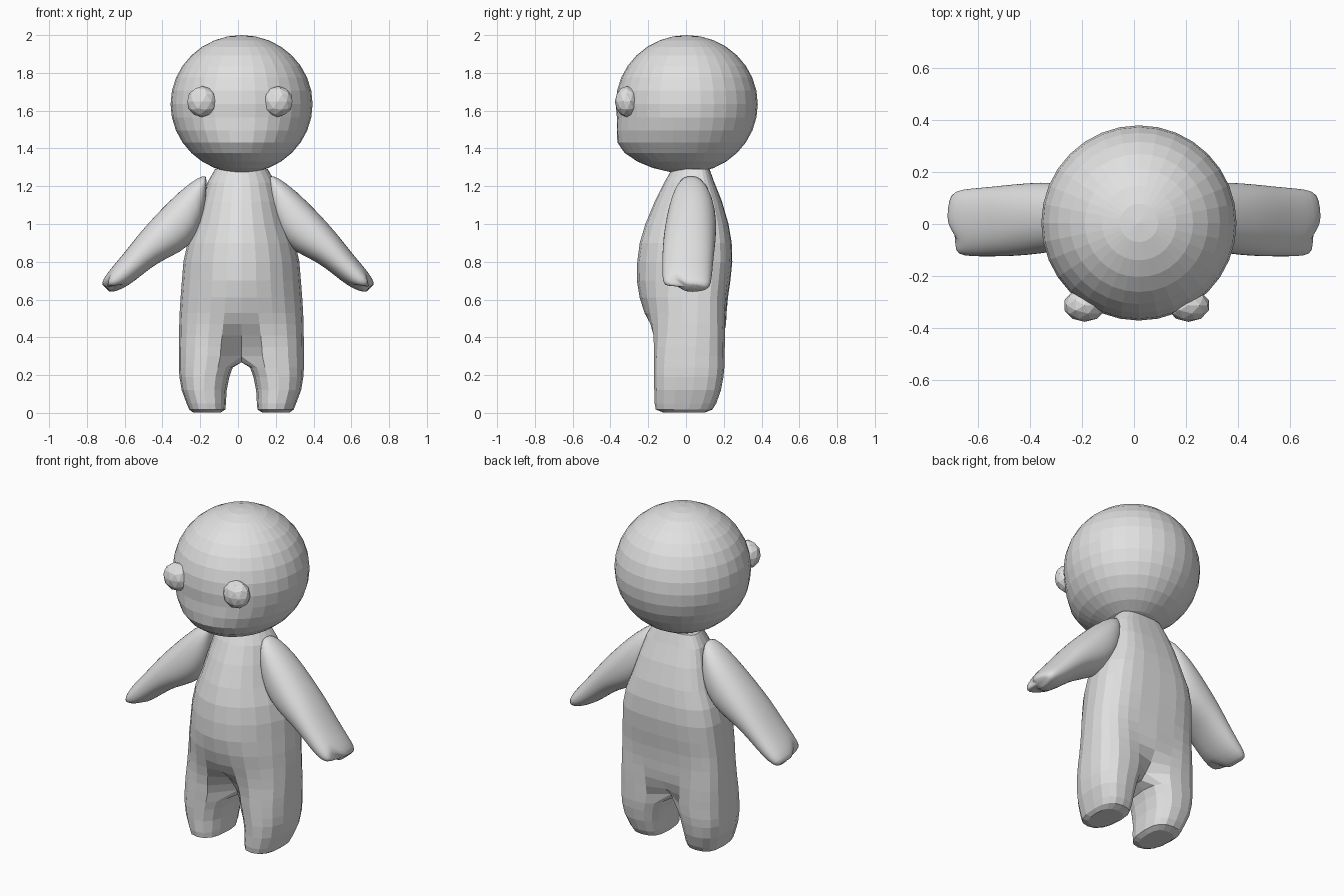
import bpy, bmesh, math

if "Cube" in bpy.data.objects:
    bpy.data.objects.remove(bpy.data.objects["Cube"])

grey = bpy.data.materials.new("plain grey")
grey.diffuse_color = (0.75, 0.75, 0.75, 1)
grey.use_nodes = True
grey.node_tree.nodes["Principled BSDF"].inputs["Base Color"].default_value = grey.diffuse_color
MID = 0.018  # centre line of body and head


def spow(v, e):
    return math.copysign(abs(v) ** e, v)


def oval(t, x0, x1, y0, y1, nf=2.2, nb=2.2, shift=0):
    """Rounded-box point; t = 0 is the front, growing towards +x.
    The widest line sits back by shift; nf and nb square off front and back."""
    n = nf if math.cos(t) > 0 else nb
    cy = (y0 + y1) / 2 + shift * (y1 - y0)
    depth = cy - y0 if math.cos(t) > 0 else y1 - cy
    return ((x0 + x1) / 2 + (x1 - x0) / 2 * spow(math.sin(t), 2 / n),
            cy - depth * spow(math.cos(t), 2 / n))


def bridge(bm, a, b, closed):
    n = len(a)
    for i in range(n if closed else n - 1):
        j = (i + 1) % n
        bm.faces.new((a[i], a[j], b[j], b[i]))


def finish(bm, name, loc=(0, 0, 0), mirror=False):
    bmesh.ops.recalc_face_normals(bm, faces=bm.faces[:])
    me = bpy.data.meshes.new(name)
    bm.to_mesh(me)
    bm.free()
    me.materials.append(grey)
    ob = bpy.data.objects.new(name, me)
    ob.location = loc
    bpy.context.collection.objects.link(ob)
    if mirror:
        ob.modifiers.new("mirror", 'MIRROR').merge_threshold = 0.002
    return ob


# Head: faceted ball with a slightly fuller jaw at the front
bm = bmesh.new()
bmesh.ops.create_uvsphere(bm, u_segments=32, v_segments=16, radius=0.376)
for v in bm.verts:
    if v.co.y < 0 and v.co.z < 0:
        f = min(1, max(0, (-v.co.z - 0.05) / 0.25))
        v.co.y = max(v.co.y * (1 + 0.25 * f * f * (3 - 2 * f)), -0.37)
    v.co.z *= 0.972
finish(bm, "head", (MID + 0.001, 0.004, 1.6345))

# Eyes: small faceted balls
for side, name in ((-1, "eye_left"), (1, "eye_right")):
    bm = bmesh.new()
    bmesh.ops.create_icosphere(bm, subdivisions=2, radius=0.082)
    for v in bm.verts:
        v.co.y *= 0.78
    finish(bm, name, (0.01 + side * 0.2, -0.313, 1.648))

# Body: half a torso with one leg, mirrored
torso = [  # z, half width, front y, back y, blend to leg shape, front and back groove y
    (1.29, 0.14, -0.075, 0.125, 0, 0, 0), (1.22, 0.18, -0.115, 0.15, 0, 0, 0),
    (1.12, 0.21, -0.165, 0.19, 0, 0, 0), (1.00, 0.245, -0.215, 0.225, 0, 0, 0),
    (0.90, 0.285, -0.245, 0.242, 0, 0, 0), (0.80, 0.307, -0.258, 0.245, 0, 0, 0),
    (0.70, 0.315, -0.26, 0.235, 0, 0, 0), (0.61, 0.322, -0.245, 0.222, 0.1, 0, 0),
    (0.53, 0.327, -0.22, 0.215, 0.25, 0, 0), (0.47, 0.329, -0.2, 0.212, 0.45, 0.02, 0),
    (0.41, 0.33, -0.185, 0.21, 0.65, 0.07, 0.01), (0.35, 0.331, -0.175, 0.207, 0.85, 0.115, 0.04),
    (0.30, 0.331, -0.172, 0.205, 0.95, 0.145, 0.085)]
legs = [  # z, inner x, outer x, front y, back y
    (0.24, 0.046, 0.331, -0.17, 0.203), (0.19, 0.064, 0.328, -0.17, 0.198),
    (0.12, 0.078, 0.316, -0.168, 0.185), (0.05, 0.082, 0.29, -0.166, 0.16),
    (0.018, 0.085, 0.277, -0.16, 0.14), (0.002, 0.11, 0.255, -0.12, 0.1)]
angles = [math.radians(-45 + 270 * k / 12) for k in range(13)]
angles += [math.radians(a) for a in (245, 270, 295)]
bm = bmesh.new()
prev = None
for z, hw, yf, yb, s, gf, gb in torso:
    ring = []
    for k in range(13):
        x, y = oval(math.radians(15 * k), -hw, hw, yf, yb, 1.95, 2.9, 0.17)
        lx, ly = oval(angles[k], 0.03, hw, yf, yb, 2.4, 2.6, 0.08)
        if k == 0:
            x, y = 0, yf + gf
        elif k == 12:
            x, y = 0, yb - gb
        else:
            x, y = x + (lx - x) * s, y + (ly - y) * s
        ring.append(bm.verts.new((x, y, z)))
    if prev:
        bridge(bm, prev, ring, False)
    else:
        bm.faces.new(ring)
    prev = ring
# crotch line closes the half ring into a leg ring
prev = prev + [bm.verts.new((0, y, 0.268)) for y in (0.085, 0.045, 0.005)]
for z, x0, x1, y0, y1 in legs:
    ring = [bm.verts.new((*oval(a, x0, x1, y0, y1, 2.4, 2.6, 0.08), z)) for a in angles]
    bridge(bm, prev, ring, True)
    prev = ring
bm.faces.new(prev)
finish(bm, "body", (MID, 0, 0), True)

# Arms: broad flattened sleeves with a notched hand, mirrored
arm = [  # upper x, z, lower x, z, front y, back y
    (0.16, 1.262, 0.17, 1.19, -0.02, 0.07), (0.21, 1.25, 0.17, 1.07, -0.065, 0.125),
    (0.31, 1.175, 0.21, 0.93, -0.098, 0.16), (0.42, 1.065, 0.30, 0.85, -0.116, 0.162),
    (0.52, 0.955, 0.41, 0.805, -0.125, 0.154), (0.60, 0.85, 0.50, 0.737, -0.126, 0.144),
    (0.67, 0.768, 0.585, 0.668, -0.126, 0.138), (0.718, 0.708, 0.65, 0.64, -0.12, 0.13),
    (0.724, 0.67, 0.69, 0.637, -0.095, 0.105)]
bm = bmesh.new()
prev = None
for s, (ux, uz, lx, lz, y0, y1) in enumerate(arm):
    ring = []
    for k in range(24):
        w, y = oval(math.tau * k / 24, -1, 1, y0, y1)
        f = (w + 1) / 2
        x, z = lx + (ux - lx) * f, lz + (uz - lz) * f
        if s >= len(arm) - 2:  # notch between thumb and hand
            d = 0.03 * math.exp(-((y + 0.055) / 0.035) ** 2) + (0.012 if y < -0.05 else 0)
            x, z = x - d, z + d
        ring.append(bm.verts.new((x, y, z)))
    if prev:
        bridge(bm, prev, ring, True)
    else:
        bm.faces.new(ring)
    prev = ring
bm.faces.new(prev)
arms = finish(bm, "arms", (0, 0, 0), True)
arms.modifiers.new("smooth", 'SUBSURF').levels = 1
arms.modifiers["smooth"].render_levels = 1
for p in arms.data.polygons:
    p.use_smooth = True
